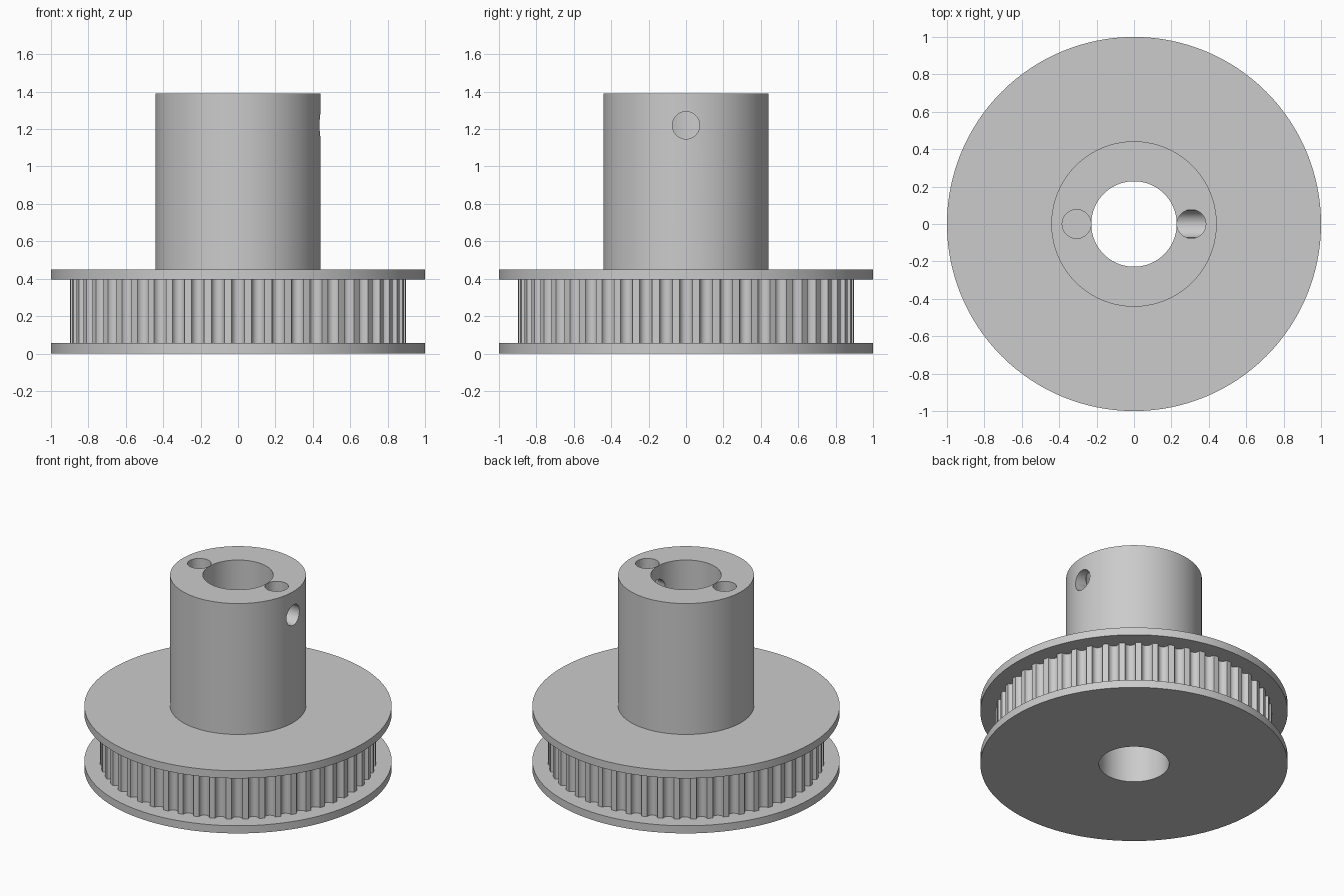
import bpy, bmesh
from math import sin, cos, pi, radians, tau

cube = bpy.data.objects.get("Cube")
if cube:
    bpy.data.objects.remove(cube, do_unlink=True)

BORE = 0.2285
HUB_TOP = 1.39
HOLE_Z = 1.22
TEETH = 52

metal = bpy.data.materials.new("plain grey metal")
metal.use_nodes = True
grey = (0.6, 0.6, 0.6, 1)
metal.diffuse_color = grey
metal.node_tree.nodes["Principled BSDF"].inputs["Base Color"].default_value = grey


def finish(bm, name):
    bmesh.ops.recalc_face_normals(bm, faces=bm.faces)
    mesh = bpy.data.meshes.new(name)
    bm.to_mesh(mesh)
    bm.free()
    obj = bpy.data.objects.new(name, mesh)
    bpy.context.collection.objects.link(obj)
    mesh.materials.append(metal)
    return obj


def select(obj):
    bpy.ops.object.select_all(action='DESELECT')
    obj.select_set(True)
    bpy.context.view_layer.objects.active = obj


def ring(name, outline, z0, z1):
    """Extruded ring: outline is a list of (angle, radius), with a round bore."""
    bm = bmesh.new()
    sections = []
    for a, r in outline:
        corners = ((BORE, z0), (r, z0), (r, z1), (BORE, z1))
        sections.append([bm.verts.new((q * cos(a), q * sin(a), z)) for q, z in corners])
    for s, t in zip(sections, sections[1:] + sections[:1]):
        for k in range(4):
            n = (k + 1) % 4
            bm.faces.new((s[k], t[k], t[n], s[n]))
    return finish(bm, name)


def circle(radius, segments=128):
    return [(tau * i / segments, radius) for i in range(segments)]


def toothed_outline(radius, depth, half_width, steps=8):
    """Rounded grooves separated by narrow lands."""
    points = []
    pitch = tau / TEETH
    for tooth in range(TEETH):
        for i in range(steps + 1):
            t = pi * i / steps
            points.append((tooth * pitch - half_width * cos(t), radius - depth * sin(t)))
        points.append(((tooth + 0.5) * pitch, radius))
    return points


def drill(target, radius, start, end, axis):
    """Cut a round hole along x or z."""
    bm = bmesh.new()
    bmesh.ops.create_cone(bm, cap_ends=True, segments=48, radius1=radius,
                          radius2=radius, depth=(end - start).length)
    cutter = finish(bm, "drill_cutter")
    cutter.hide_render = True
    cutter.location = (start + end) / 2
    if axis == 'X':
        cutter.rotation_euler.y = radians(90)
    bpy.context.view_layer.update()
    mod = target.modifiers.new("hole", 'BOOLEAN')
    mod.operation = 'DIFFERENCE'
    mod.solver = 'EXACT'
    mod.object = cutter
    select(target)
    bpy.ops.object.modifier_apply(modifier=mod.name)
    bpy.data.objects.remove(cutter, do_unlink=True)


from mathutils import Vector

# Belt wheel between two flanges
parts = [
    ring("lower_flange", circle(1.0), 0, 0.055),
    ring("toothed_wheel", toothed_outline(0.898, 0.036, 0.039), 0.055, 0.395),
    ring("upper_flange", circle(1.0), 0.395, 0.45),
]

# Hub with one side screw hole and two pits in its top
hub = ring("hub", circle(0.442), 0.45, HUB_TOP)
drill(hub, 0.073, Vector((0.1, 0, HOLE_Z)), Vector((0.6, 0, HOLE_Z)), 'X')
for x in (-0.307, 0.307):
    drill(hub, 0.077, Vector((x, 0, HOLE_Z)), Vector((x, 0, HUB_TOP + 0.1)), 'Z')
parts.append(hub)

for part in parts:
    select(part)
    bpy.ops.object.shade_smooth_by_angle(angle=radians(30))
